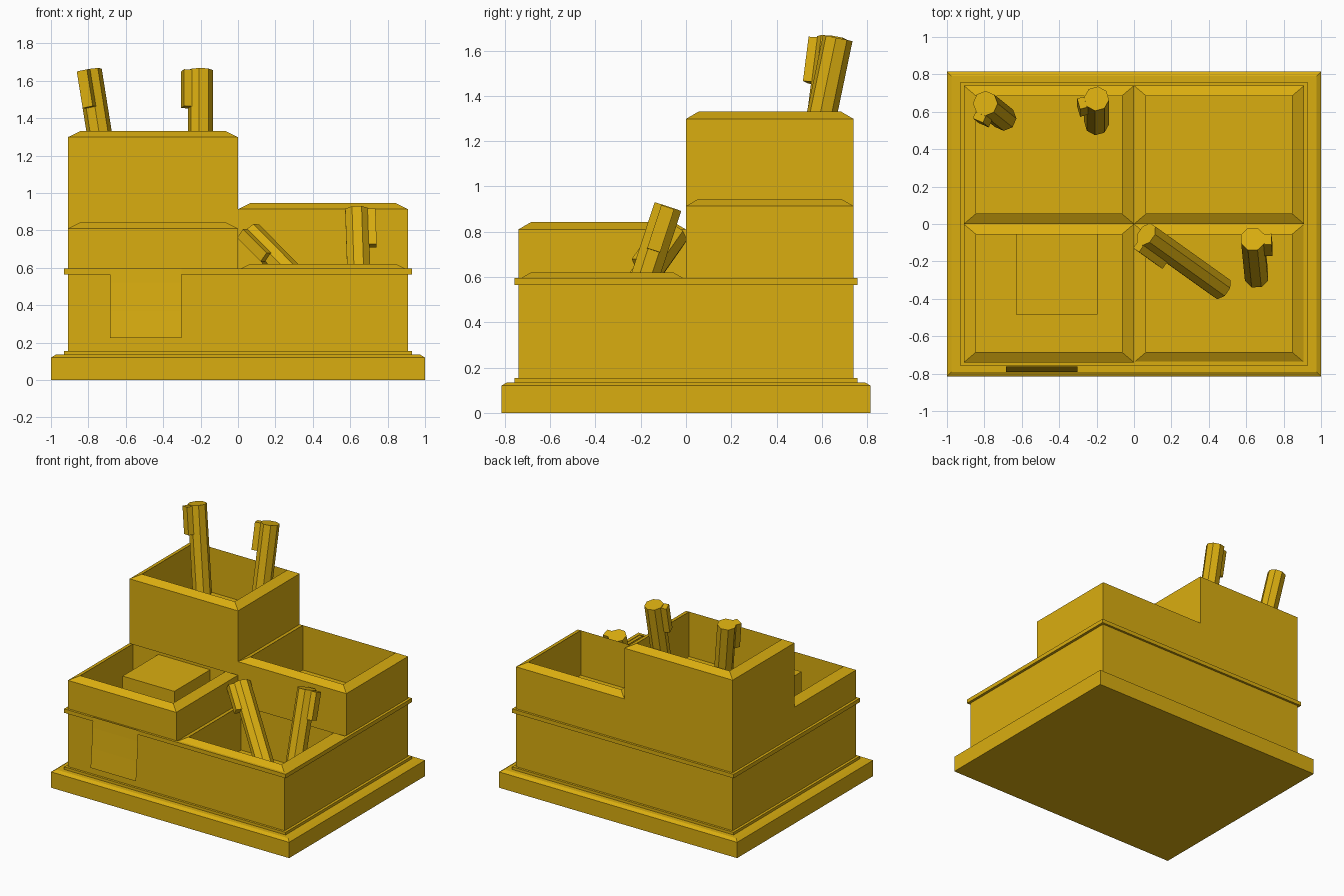
import bpy, bmesh
from mathutils import Vector, Matrix

if "Cube" in bpy.data.objects:
    bpy.data.objects.remove(bpy.data.objects["Cube"])

gold = bpy.data.materials.new("gold")
gold.diffuse_color = (0.7, 0.42, 0.005, 1)
gold.use_nodes = True
gold.node_tree.nodes["Principled BSDF"].inputs["Base Color"].default_value = gold.diffuse_color


def finish(name, bm, solid=True):
    if solid:
        bmesh.ops.recalc_face_normals(bm, faces=bm.faces)
    me = bpy.data.meshes.new(name)
    bm.to_mesh(me)
    bm.free()
    me.materials.append(gold)
    ob = bpy.data.objects.new(name, me)
    bpy.context.collection.objects.link(ob)
    return ob


def loft(name, rings, loop=False):
    """Skin a stack of rectangles (x0, x1, y0, y1, z); capped, or joined end to start."""
    bm = bmesh.new()
    rows = [[bm.verts.new((x, y, z)) for x, y in ((a, c), (b, c), (b, d), (a, d))]
            for a, b, c, d, z in rings]
    pairs = list(zip(rows, rows[1:]))
    if loop:
        pairs.append((rows[-1], rows[0]))
    else:
        bm.faces.new(rows[0][::-1])
        bm.faces.new(rows[-1])
    for lo, hi in pairs:
        for i in range(4):
            j = (i + 1) % 4
            bm.faces.new((lo[i], lo[j], hi[j], hi[i]))
    return finish(name, bm)


def centred(hx, hy, z):
    return (-hx, hx, -hy, hy, z)


# Stepped base
loft("base", [centred(1, .815, 0), centred(1, .815, .12), centred(.975, .79, .135)])

# Trim bands around the body
for name, z0, z1 in (("lower_trim", .13, .155), ("upper_trim", .565, .595)):
    loft(name, [centred(.905, .735, z0), centred(.93, .757, z0),
                centred(.93, .757, z1), centred(.905, .735, z1)], loop=True)


# Four open compartments with sloped rims, each at its own height
def compartment(name, sx, sy, top):
    def ring(ix, iy, z):
        xs = sorted((sx * ix, sx * (.91 - ix)))
        ys = sorted((sy * iy, sy * (.74 - iy)))
        return (*xs, *ys, z)
    loft(name, [ring(0, 0, .125), ring(0, 0, top - .032), ring(.065, .055, top),
                ring(.065, .055, top - .34)])


compartment("front_left_compartment", -1, -1, .842)
compartment("front_right_compartment", 1, -1, .62)
compartment("back_left_compartment", -1, 1, 1.33)
compartment("back_right_compartment", 1, 1, .945)

# Note pad in the front left compartment
pad = (-.63, -.195, -.485, -.055)
loft("note_pad", [(*pad, .5), (*pad, .82)])

# Loose paper note stuck to the front, curling outward at the bottom
bm = bmesh.new()
rows = [[bm.verts.new((x, y, z)) for x in (-.685, -.303)]
        for y, z in ((-.79, .225), (-.777, .37), (-.766, .52), (-.762, .6))]
for lo, hi in zip(rows, rows[1:]):
    bm.faces.new((lo[0], lo[1], hi[1], hi[0]))
finish("paper_note", bm, solid=False)


# Octagonal pens with a block clip near the top
def pen(name, top, bottom, clip_dir, length=.64):
    top = Vector(top)
    axis = (top - Vector(bottom)).normalized()
    out = Vector(clip_dir)
    out = (out - axis * out.dot(axis)).normalized()
    frame = Matrix((out, axis.cross(out), axis)).transposed().to_4x4()
    frame.translation = top
    bm = bmesh.new()
    turn = Matrix.Rotation(0.3927, 4, 'Z')
    bmesh.ops.create_cone(bm, cap_ends=True, segments=8, radius1=.067, radius2=.067,
                          depth=length,
                          matrix=frame @ Matrix.Translation((0, 0, -length / 2)) @ turn)
    bmesh.ops.create_cube(bm, size=1, matrix=frame @ Matrix.Translation((.075, 0, -.105))
                          @ Matrix.Diagonal((.05, .06, .2, 1)))
    finish(name, bm)


pen("back_left_pen_1", (-.795, .645, 1.655), (-.695, .565, 1.03), (-.4, -.92, 0))
pen("back_left_pen_2", (-.2, .67, 1.655), (-.2, .54, 1.03), (-.96, -.28, 0))
pen("front_right_pen_1", (.065, -.055, .785), (.45, -.33, .395), (-.5, -.75, 0))
pen("front_right_pen_2", (.635, -.08, .91), (.655, -.28, .30), (1, 0, 0))
